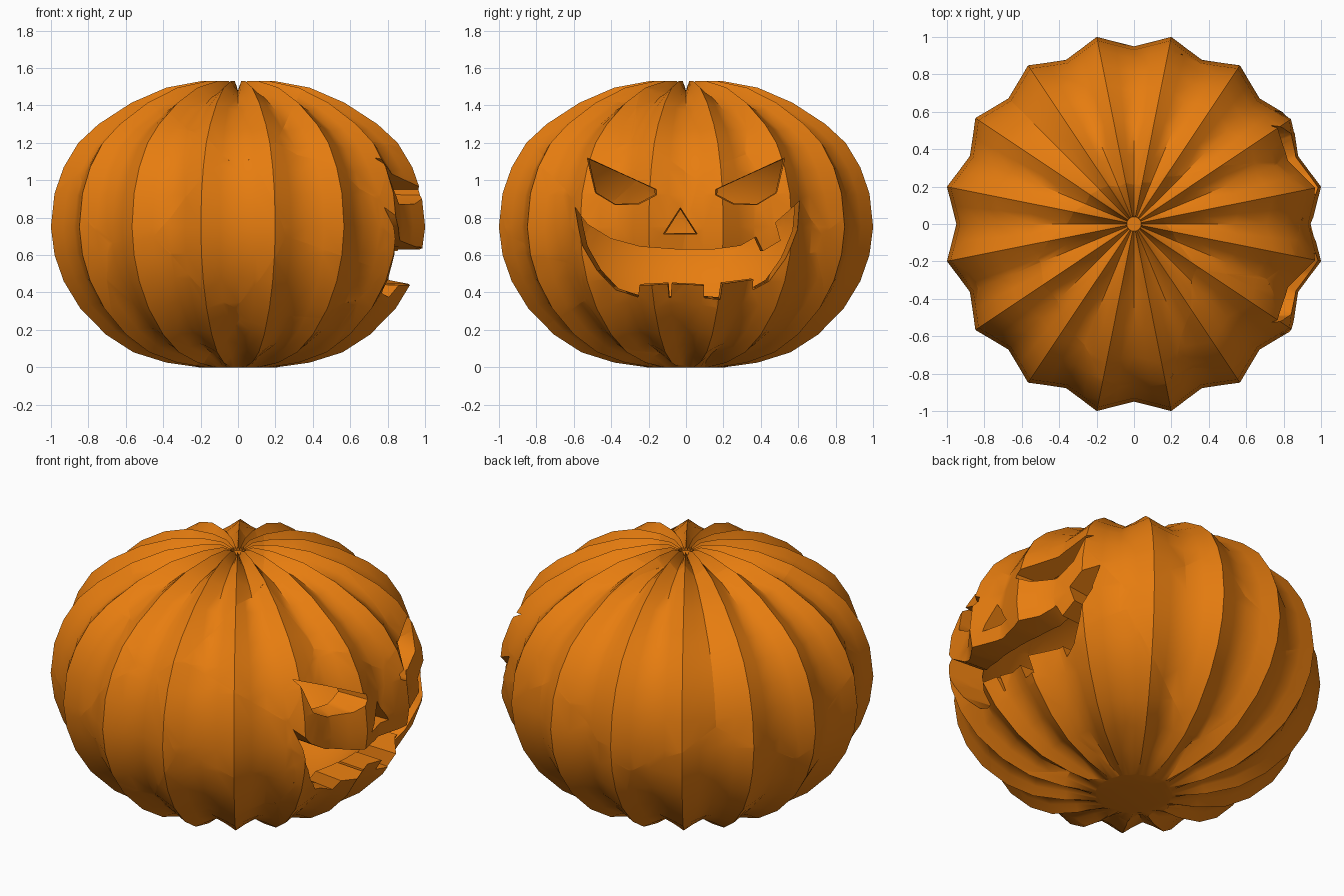
import bpy, bmesh, math
from mathutils import Vector

if "Cube" in bpy.data.objects:
    bpy.data.objects.remove(bpy.data.objects["Cube"])

MID_Z = 0.76
orange = bpy.data.materials.new("pumpkin_orange")
orange.diffuse_color = (0.80, 0.205, 0.005, 1)
orange.use_nodes = True
orange.node_tree.nodes["Principled BSDF"].inputs["Base Color"].default_value = orange.diffuse_color

# Rib-peak profile (radius, height) from bottom to top
PROFILE = [(0.21, 0), (0.39, 0.025), (0.57, 0.08), (0.72, 0.175), (0.86, 0.315),
           (0.95, 0.46), (1.0, 0.6), (1.02, 0.75), (1.0, 0.93), (0.95, 1.07),
           (0.87, 1.2), (0.76, 1.3), (0.58, 1.415), (0.39, 1.495), (0.2, 1.53),
           (0.09, 1.53), (0.04, 1.505)]
RIB_DEPTH = (0.069, 0.041, 0.0, 0.041)      # valley, flank, peak, flank
SEGMENTS = 64


def make_object(name, bm):
    mesh = bpy.data.meshes.new(name)
    bm.to_mesh(mesh)
    bm.free()
    mesh.materials.append(orange)
    ob = bpy.data.objects.new(name, mesh)
    bpy.context.collection.objects.link(ob)
    return ob


def add_skin(bm, scale, ribbed, inward):
    """Closed ribbed (or plain) surface of revolution."""
    rings = []
    for r, z in PROFILE:
        fade = min(1, r / 0.08) if z > MID_Z else max(0, min(1, (r - 0.21) / 0.15))
        ring = []
        for i in range(SEGMENTS):
            a = math.tau * i / SEGMENTS
            s = scale * (1 - RIB_DEPTH[i % 4] * fade * ribbed)
            ring.append(bm.verts.new((r * s * math.cos(a), r * s * math.sin(a),
                                      MID_Z + (z - MID_Z) * s)))
        rings.append(ring)
    faces = [bm.faces.new(rings[0][::-1]), bm.faces.new(rings[-1])]
    for lo, hi in zip(rings, rings[1:]):
        for i in range(SEGMENTS):
            j = (i + 1) % SEGMENTS
            faces.append(bm.faces.new((lo[i], lo[j], hi[j], hi[i])))
    if inward:
        bmesh.ops.reverse_faces(bm, faces=faces)


def face_cutter(name, outline, centre, inner, outer=1.02):
    """Tapered prism along x from a (y, z) outline."""
    bm = bmesh.new()
    ends = []
    for x, s in ((0.4, inner), (1.15, outer)):
        ends.append([bm.verts.new((x, centre[0] + (y - centre[0]) * s,
                                   centre[1] + (z - centre[1]) * s)) for y, z in outline])
    a, b = ends
    bm.faces.new(a[::-1])
    bm.faces.new(b)
    n = len(outline)
    for i in range(n):
        bm.faces.new((a[i], a[(i + 1) % n], b[(i + 1) % n], b[i]))
    bmesh.ops.recalc_face_normals(bm, faces=bm.faces)
    ob = make_object(name, bm)
    ob.hide_render = True
    ob.hide_set(True)
    return ob


# Hollow shell
bm = bmesh.new()
add_skin(bm, 1.0, 1, False)
add_skin(bm, 0.81, 0, True)
shell = make_object("hollow_shell", bm)

# Carved face: mouth with one upper and three lower teeth, eyes, nose
MOUTH = [(-0.63, 0.87), (-0.55, 0.77), (-0.42, 0.69), (-0.25, 0.645), (-0.05, 0.63),
         (0.15, 0.63), (0.3, 0.65), (0.39, 0.70), (0.43, 0.62), (0.53, 0.68),
         (0.50, 0.78), (0.65, 0.91), (0.63, 0.74), (0.56, 0.58), (0.47, 0.45),
         (0.38, 0.40), (0.38, 0.46), (0.20, 0.44), (0.19, 0.35), (0.10, 0.36),
         (0.10, 0.43), (-0.08, 0.44), (-0.085, 0.36), (-0.095, 0.36), (-0.10, 0.44),
         (-0.26, 0.43), (-0.27, 0.36), (-0.40, 0.40), (-0.50, 0.51), (-0.58, 0.65)]
EYE = [(0.54, 1.13), (0.155, 0.95), (0.155, 0.92), (0.25, 0.87), (0.38, 0.865), (0.49, 0.93)]
NOSE = [(-0.03, 0.86), (-0.125, 0.71), (0.065, 0.71)]
cutters = [face_cutter("mouth_cutter", MOUTH, (0, 0.63), 0.86),
           face_cutter("nose_cutter", NOSE, (-0.03, 0.76), 0.5, 1.1)]
for side, label in ((1, "right"), (-1, "left")):
    cutters.append(face_cutter(label + "_eye_cutter", [(y * side, z) for y, z in EYE],
                               (0.36 * side, 0.98), 0.86))
for c in cutters:
    mod = shell.modifiers.new(c.name, 'BOOLEAN')
    mod.operation = 'DIFFERENCE'
    mod.solver = 'EXACT'
    mod.object = c
bpy.context.view_layer.update()
carved = bpy.data.meshes.new_from_object(
    shell.evaluated_get(bpy.context.evaluated_depsgraph_get()))
for ob in [shell] + cutters:
    bpy.data.objects.remove(ob)

# Crack the shell into fitted pieces: nearest-centre cells (angle, height)
CENTRES = [(-18, 0.95), (22, 0.8), (0, 1.3), (-45, 1.2), (48, 1.15), (-12, 0.2),
           (35, 0.25), (-60, 0.85), (-68, 0.45), (-92, 0.65), (-125, 1.1), (-118, 0.3),
           (-165, 0.5), (165, 1.1), (105, 1.1), (75, 0.55), (135, 0.35), (-95, 1.45),
           (-60, 0.1)]
seeds = []
for deg, z in CENTRES:
    r = 0.95 * math.sqrt(max(0, 1 - ((z - MID_Z) / 0.85) ** 2))
    a = math.radians(deg)
    seeds.append(Vector((r * math.cos(a), r * math.sin(a), z)))

for i, s in enumerate(seeds):
    bm = bmesh.new()
    bm.from_mesh(carved)
    bmesh.ops.triangulate(bm, faces=[f for f in bm.faces if len(f.verts) > 4])
    for j, t in enumerate(seeds):
        if i != j:
            bmesh.ops.bisect_plane(bm, geom=bm.verts[:] + bm.edges[:] + bm.faces[:],
                                   dist=1e-5, plane_co=(s + t) / 2, plane_no=t - s,
                                   clear_outer=True)
    if not bm.faces:
        bm.free()
        continue
    # Smooth skin, sharp carved edges
    for f in bm.faces:
        f.smooth = True
        f.material_index = 0
    for e in bm.edges:
        e.smooth = e.calc_face_angle(0) < math.radians(50)
    make_object("shell_piece_%02d" % (i + 1), bm)
